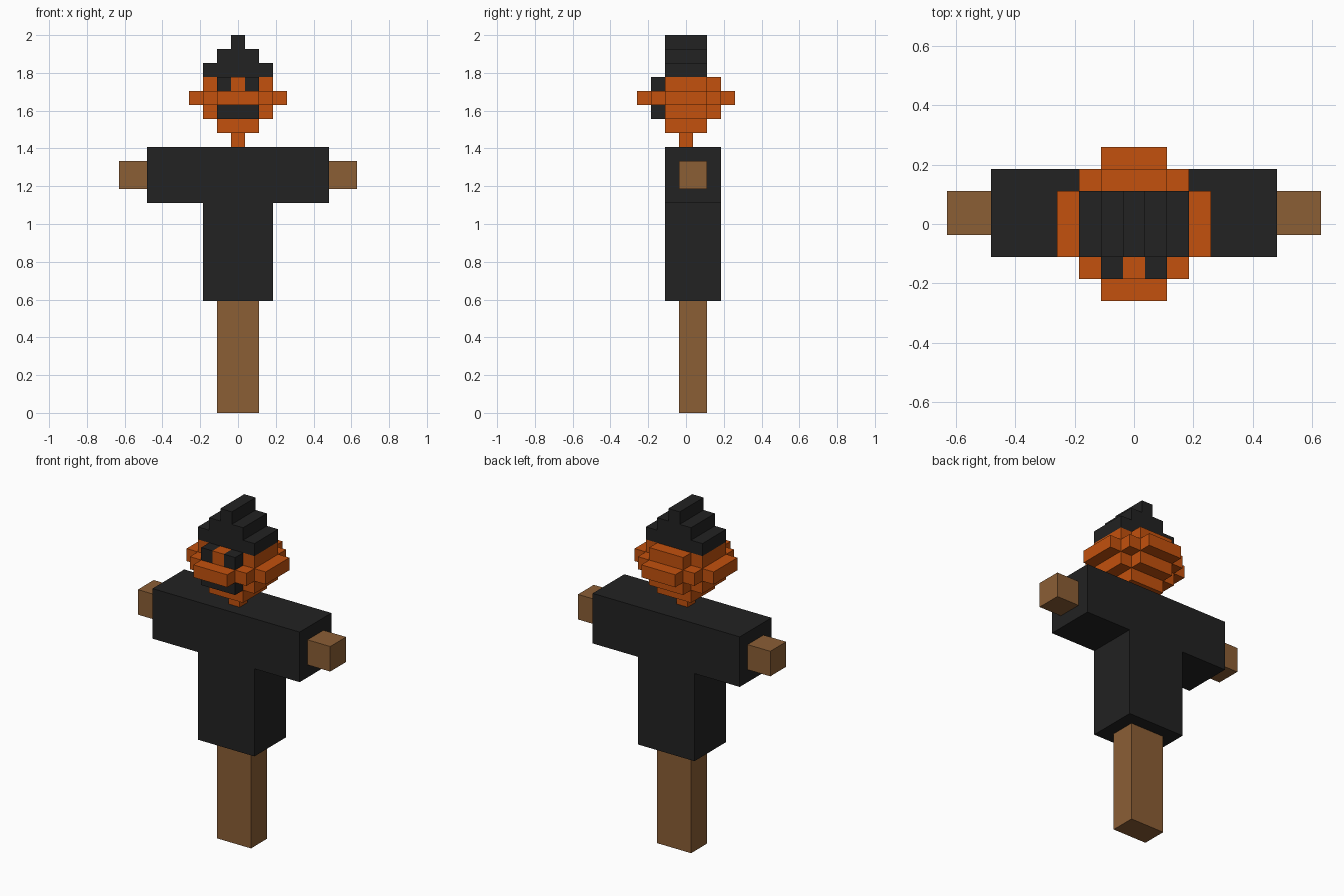
import bpy
import bmesh
from mathutils import Vector

old = bpy.data.objects.get("Cube")
if old:
    bpy.data.objects.remove(old, do_unlink=True)

U = 2 / 27  # one block; the figure is 27 blocks tall


def material(name, rgb):
    lin = [((c / 255 + 0.055) / 1.055) ** 2.4 for c in rgb] + [1.0]
    m = bpy.data.materials.new(name)
    m.use_nodes = True
    m.diffuse_color = lin
    bsdf = m.node_tree.nodes["Principled BSDF"]
    bsdf.inputs["Base Color"].default_value = lin
    bsdf.inputs["Roughness"].default_value = 0.9
    return m


wood = material("brown wood", (139, 94, 53))
pumpkin = material("pumpkin orange", (195, 81, 13))
black = material("black cloth", (34, 34, 34))


def prism(name, outline, lo, hi, mat, axis="z"):
    """Extrude an outline, given in blocks, from lo to hi along z or y."""
    def place(a, b, h):
        return Vector((a, b, h) if axis == "z" else (a, h, b)) * U

    bm = bmesh.new()
    base = bm.faces.new([bm.verts.new(place(a, b, lo)) for a, b in outline])
    ext = bmesh.ops.extrude_face_region(bm, geom=[base])["geom"]
    top = [v for v in ext if isinstance(v, bmesh.types.BMVert)]
    bmesh.ops.translate(bm, verts=top, vec=place(0, 0, hi - lo))
    bmesh.ops.recalc_face_normals(bm, faces=bm.faces)
    me = bpy.data.meshes.new(name)
    bm.to_mesh(me)
    bm.free()
    me.materials.append(mat)
    ob = bpy.data.objects.new(name, me)
    bpy.context.collection.objects.link(ob)
    return ob


def mirrored(half):
    """Complete a right-hand half outline across x = 0."""
    return half + [(-a, b) for a, b in reversed(half)]


def rect(x0, x1, y0, y1):
    return [(x0, y0), (x1, y0), (x1, y1), (x0, y1)]


# Post, hands and T-shaped shirt
prism("post", rect(-1.5, 1.5, -0.5, 1.5), 0, 8, wood)
for side, s in (("left", 1), ("right", -1)):
    prism(side + "_hand", rect(6.5 * s, 8.5 * s, -0.5, 1.5), 16, 18, wood)
prism("shirt", mirrored([(2.5, 8), (2.5, 15), (6.5, 15), (6.5, 19)]),
      -1.5, 2.5, black, "y")

# Pumpkin head in stepped layers
back = [(2.5, -1.5), (2.5, 1.5), (1.5, 1.5), (1.5, 2.5)]
steps = [(1.5, -3.5), (1.5, -2.5), (2.5, -2.5), (2.5, -1.5), (3.5, -1.5)]
prism("neck", rect(-0.5, 0.5, -0.5, 0.5), 19, 20, pumpkin)
prism("chin", rect(-1.5, 1.5, -1.5, 1.5), 20, 21, pumpkin)
prism("jaw", mirrored(back), 21, 22, pumpkin)
prism("cheeks", mirrored(steps + [(x, -y) for x, y in reversed(steps)]),
      22, 23, pumpkin)
prism("brow_and_nose", mirrored([(0.5, -2.5), (0.5, -1.5)] + back),
      23, 24, pumpkin)

# Face details
prism("mouth", rect(-1.5, 1.5, -2.5, -1.5), 21, 22, black)
for side, s in (("left", 1), ("right", -1)):
    prism(side + "_eye", rect(0.5 * s, 1.5 * s, -2.5, -1.5), 23, 24, black)

# Stepped hat
prism("hat", mirrored([(2.5, 24), (2.5, 25), (1.5, 25), (1.5, 26),
                       (0.5, 26), (0.5, 27)]), -1.5, 1.5, black, "y")
